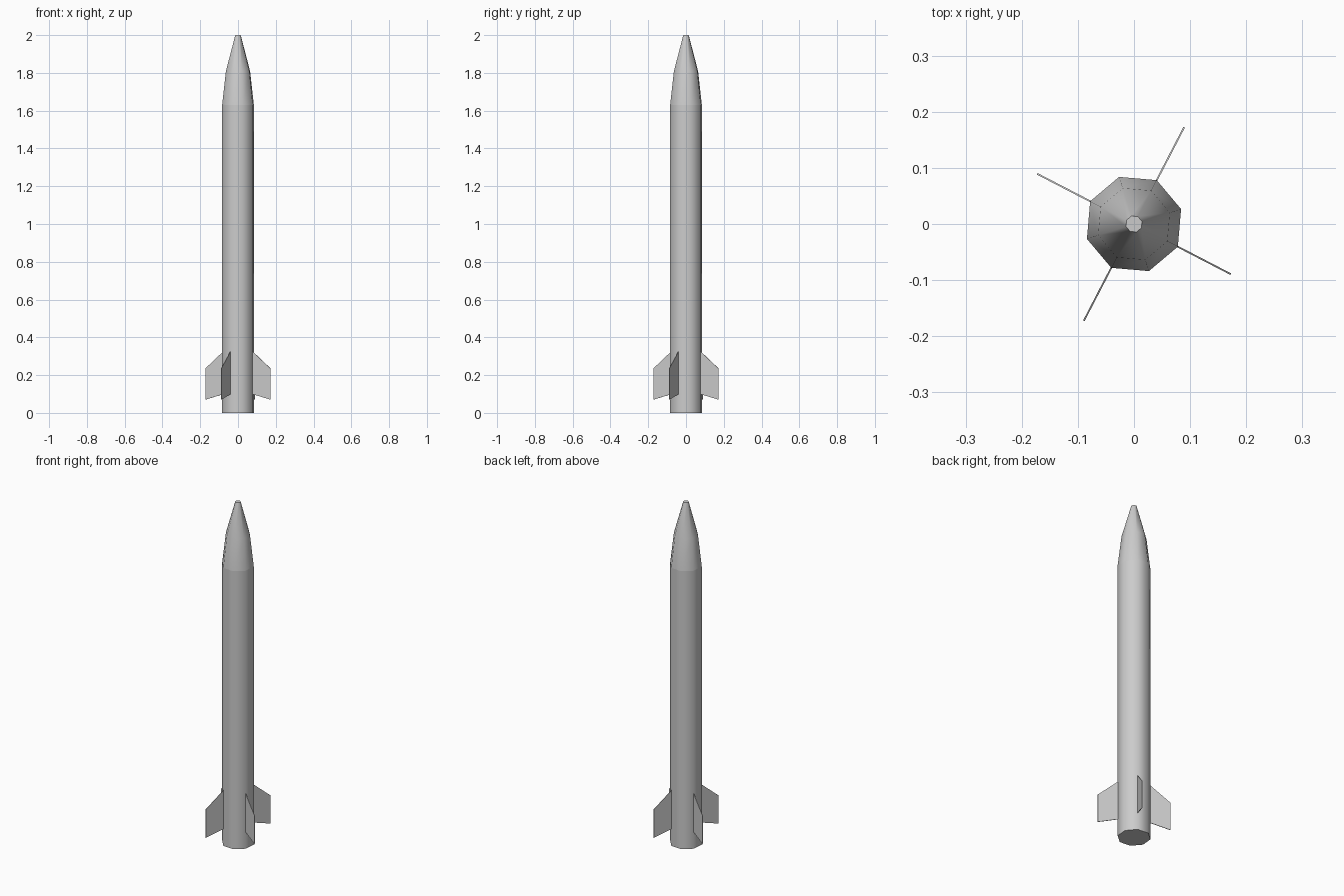
import bpy
import bmesh
import math

if "Cube" in bpy.data.objects:
    bpy.data.objects.remove(bpy.data.objects["Cube"])

SIDES = 8
TWIST = math.radians(17.6)   # roll of the eight-sided hull
RADIUS = 0.088


def new_object(name, bm, smooth=False):
    bmesh.ops.recalc_face_normals(bm, faces=bm.faces)
    mesh = bpy.data.meshes.new(name)
    bm.to_mesh(mesh)
    bm.free()
    obj = bpy.data.objects.new(name, mesh)
    bpy.context.collection.objects.link(obj)
    if smooth:
        bpy.ops.object.select_all(action='DESELECT')
        obj.select_set(True)
        bpy.context.view_layer.objects.active = obj
        bpy.ops.object.shade_smooth_by_angle(angle=math.radians(50))
    return obj


def lathe(name, profile, cap_bottom=False, cap_top=False):
    """Stack rings of (radius, z) and skin them."""
    bm = bmesh.new()
    rings = []
    for r, z in profile:
        angles = [TWIST + math.tau * i / SIDES for i in range(SIDES)]
        rings.append([bm.verts.new((r * math.cos(a), r * math.sin(a), z)) for a in angles])
    for low, high in zip(rings, rings[1:]):
        for i in range(SIDES):
            j = (i + 1) % SIDES
            bm.faces.new((low[i], low[j], high[j], high[i]))
    if cap_bottom:
        bm.faces.new(rings[0][::-1])
    if cap_top:
        bm.faces.new(rings[-1])
    return new_object(name, bm, smooth=True)


def fin(name, angle, thickness=0.003):
    # swept blade outline: (distance from axis, height)
    outline = [(0.084, 0.10), (0.194, 0.07), (0.194, 0.235), (0.084, 0.328)]
    bm = bmesh.new()
    face = bm.faces.new([bm.verts.new((r, -thickness / 2, z)) for r, z in outline])
    ext = bmesh.ops.extrude_face_region(bm, geom=[face])
    moved = [v for v in ext["geom"] if isinstance(v, bmesh.types.BMVert)]
    bmesh.ops.translate(bm, verts=moved, vec=(0, thickness, 0))
    obj = new_object(name, bm)
    obj.rotation_euler.z = angle
    return obj


# Hull and nose
lathe("body_tube", [(RADIUS, 0), (RADIUS, 1.63)], cap_bottom=True)
lathe("nose_cone", [(RADIUS, 1.63), (0.067, 1.81), (0.015, 2.0)], cap_top=True)

# Four fins, each on a hull corner
for k in range(4):
    fin(f"tail_fin_{k + 1}", TWIST + math.radians(45 + 90 * k))
